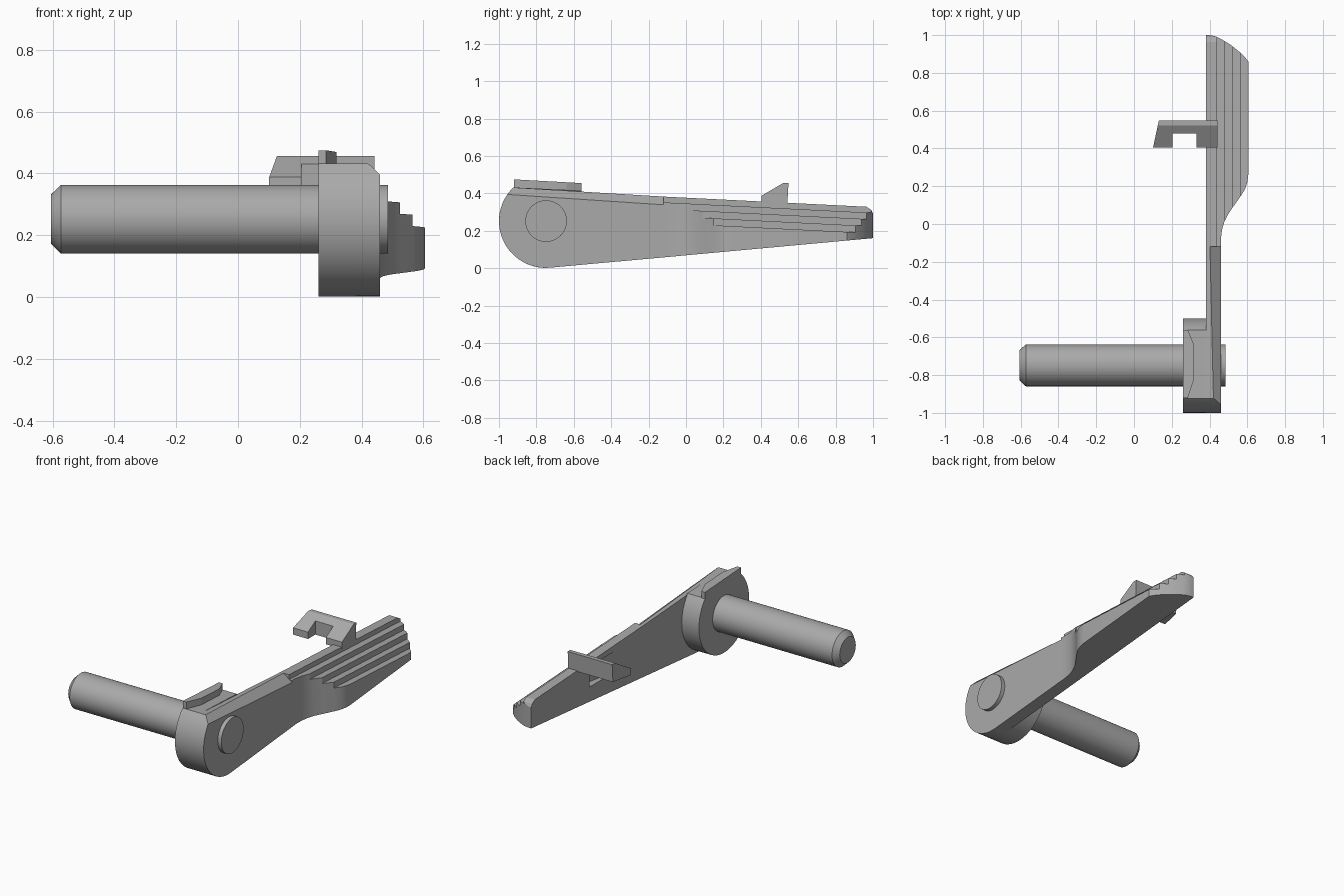
import bpy, bmesh, math
from mathutils import Vector

cube = bpy.data.objects.get("Cube")
if cube:
    bpy.data.objects.remove(cube, do_unlink=True)

steel = bpy.data.materials.new("grey_steel")
steel.use_nodes = True
GREY = (0.4, 0.4, 0.4, 1)
steel.diffuse_color = GREY
steel.node_tree.nodes["Principled BSDF"].inputs["Base Color"].default_value = GREY


def loft(name, sections):
    """Solid through matching closed sections, capped at both ends."""
    bm = bmesh.new()
    rings = [[bm.verts.new(p) for p in s] for s in sections]
    for a, b in zip(rings, rings[1:]):
        for i in range(len(a)):
            j = (i + 1) % len(a)
            bm.faces.new((a[i], a[j], b[j], b[i]))
    bm.faces.new(rings[0])
    bm.faces.new(rings[-1])
    bmesh.ops.recalc_face_normals(bm, faces=bm.faces)
    mesh = bpy.data.meshes.new(name)
    bm.to_mesh(mesh)
    bm.free()
    mesh.materials.append(steel)
    obj = bpy.data.objects.new(name, mesh)
    bpy.context.collection.objects.link(obj)
    return obj


def along_x(name, profile, x0, x1):
    return loft(name, [[(x, y, z) for y, z in profile] for x in (x0, x1)])


def along_z(name, plan, z0, z1):
    return loft(name, [[(x, y, z) for x, y in plan] for z in (z0, z1)])


def cut(obj, tool, operation="DIFFERENCE"):
    bpy.context.view_layer.objects.active = obj
    mod = obj.modifiers.new("cut", "BOOLEAN")
    mod.object, mod.operation, mod.solver = tool, operation, "EXACT"
    bpy.ops.object.modifier_apply(modifier=mod.name)
    bpy.data.objects.remove(tool, do_unlink=True)


def smooth(obj, angle=25):
    bpy.ops.object.select_all(action="DESELECT")
    obj.select_set(True)
    bpy.context.view_layer.objects.active = obj
    bpy.ops.object.shade_smooth_by_angle(angle=math.radians(angle))


CY, CZ, R = -0.75, 0.252, 0.25


def arc(start, end, n):
    """Points on the hub circle in the side plane, angles in degrees."""
    return [(CY + R * math.cos(math.radians(start + (end - start) * i / n)),
             CZ + R * math.sin(math.radians(start + (end - start) * i / n)))
            for i in range(n + 1)]


def bottom(y):
    return 0.003 + 0.0918 * (y + 0.72)


# Pivot pin with a chamfered free end
def ring(x, r, n=48):
    return [(x, -0.748 + r * math.cos(math.tau * i / n),
             0.252 + r * math.sin(math.tau * i / n)) for i in range(n)]


pin = loft("pivot_pin", [ring(-0.605, 0.08), ring(-0.573, 0.111), ring(0.485, 0.111)])
smooth(pin)

# Inner hub disc with a flattened top
hub = along_x("hub_disc", arc(134, 401, 40), 0.26, 0.385)
smooth(hub)

# Front arm plate, rounded round the hub, with a chamfered outer top edge
arm_end = -0.12
arm = along_x("arm_plate", arc(134, 275, 24)
              + [(arm_end, bottom(arm_end)), (arm_end, 0.383)], 0.38, 0.46)
chamfer = loft("chamfer_cutter", [
    [(x, -1.1, z + 0.012) for x, z in ((0.425, 0.43), (0.46, 0.392), (0.5, 0.35), (0.5, 0.6), (0.425, 0.6))],
    [(x, -0.1, z) for x, z in ((0.4, 0.383), (0.46, 0.338), (0.5, 0.31), (0.5, 0.6), (0.4, 0.6))]])
cut(arm, chamfer)
smooth(arm)

# Raised lug on top of the hub
lug_plan = [(0.26, -0.92), (0.285, -0.92), (0.318, -0.82),
            (0.318, -0.64), (0.285, -0.56), (0.26, -0.56)]
loft("hub_lug", [[(x, y, 0.38) for x, y in lug_plan],
                 [(x, y, 0.475 - 0.055 * (y + 0.92)) for x, y in lug_plan]])

# Thumb grip: stepped section trimmed to its curved plan
tread_edges = [0.38, 0.44, 0.483, 0.524, 0.565, 0.7]
tread_tops = [0.377, 0.346, 0.311, 0.274, 0.237]


def grip_section(y):
    pts = [(0.38, y, bottom(y))]
    for i, top in enumerate(tread_tops):
        z = top - 0.05 * y
        pts += [(tread_edges[i], y, z), (tread_edges[i + 1], y, z)]
    return pts + [(0.7, y, bottom(y))]


grip = loft("thumb_grip", [grip_section(arm_end), grip_section(1.1)])
grip_plan = [(0.3, -0.2), (0.46, -0.2), (0.46, -0.08), (0.466, -0.03), (0.478, 0.01),
             (0.497, 0.05), (0.53, 0.098), (0.57, 0.155), (0.588, 0.185), (0.6, 0.22),
             (0.605, 0.26), (0.605, 0.86), (0.59, 0.88), (0.56, 0.91), (0.51, 0.95),
             (0.46, 0.98), (0.43, 0.994), (0.4, 1.0), (0.3, 1.0)]
cut(grip, along_z("plan_cutter", grip_plan, -0.2, 0.8), "INTERSECT")
cut(grip, along_x("tip_cutter", [(0.945, 0.34), (0.975, 0.322), (0.99, 0.312), (1.002, 0.29),
                                 (1.1, 0.29), (1.1, 0.5), (0.945, 0.5)], 0.2, 0.8))

# Ramped pocket in the inner face of the grip
pocket = along_z("pocket_cutter", [(0.37, 0.15), (0.38, 0.15), (0.435, 0.42), (0.37, 0.42)],
                 0.2, 0.33)
cut(grip, pocket)
smooth(grip)

# Catch: ramped bar with a slanted end and a notch in its leading edge
catch_side = [(0.405, 0.345), (0.405, 0.388), (0.522, 0.457), (0.548, 0.457), (0.542, 0.345)]
catch = along_x("catch_bar", catch_side, 0.0, 0.442)
cut(catch, along_z("end_cutter", [(-0.1, 0.3), (0.078, 0.3), (0.102, 0.41),
                                  (0.132, 0.55), (0.15, 0.65), (-0.1, 0.65)], 0.2, 0.6))
cut(catch, along_z("notch_cutter", [(0.205, 0.3), (0.33, 0.3), (0.33, 0.478),
                                    (0.205, 0.478)], 0.2, 0.6))
